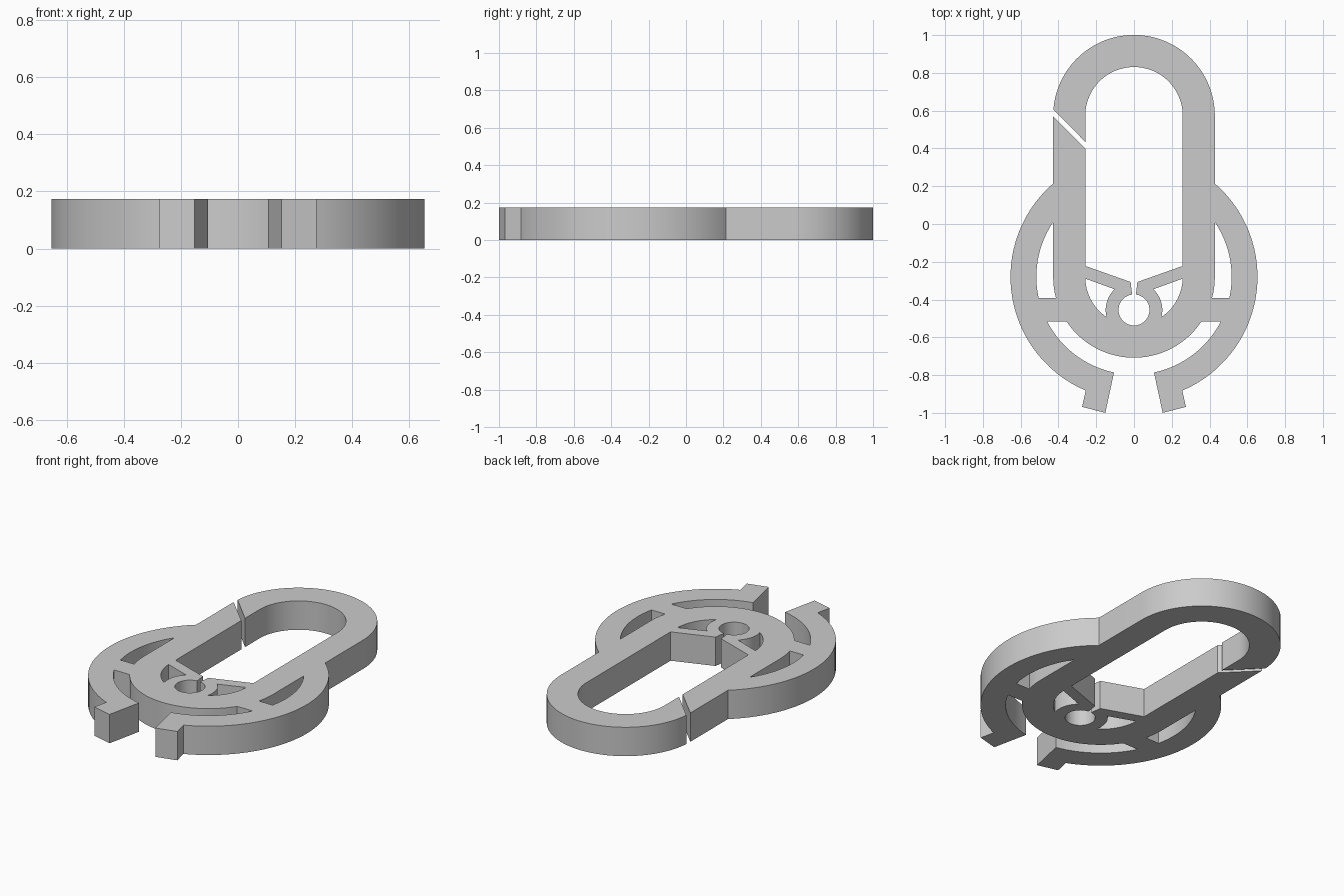
import bpy, bmesh, math

cube = bpy.data.objects.get("Cube")
if cube:
    bpy.data.objects.remove(cube, do_unlink=True)

HEIGHT = 0.173
HUB_Y = -0.28            # centre of the round body and jaws
TOP_Y = 0.573            # centre of the upper loop
PIN_Y = -0.455           # centre of the pin hole
BODY_R, SLOT_R, JAW_R, JAW_IN_R = 0.428, 0.258, 0.654, 0.517


def arc(cy, r, a, b):
    """Points on an arc centred at (0, cy), angles in degrees."""
    n = max(2, round(abs(b - a) / 4))
    angles = [math.radians(a + (b - a) * i / n) for i in range(n + 1)]
    return [(r * math.cos(t), cy + r * math.sin(t)) for t in angles]


def angle_at(y, r):
    """Angle where a hub-centred circle reaches the height y."""
    return math.degrees(math.asin((y - HUB_Y) / r))


def mirrored(points):
    return [(-x, y) for x, y in reversed(points)]


# Right jaw: outer sweep, end tab, inner sweep, bridge step, body underside
shoulder = math.degrees(math.acos(BODY_R / JAW_R))
jaw = (arc(HUB_Y, JAW_R, shoulder, -67)
       + [(0.275, -0.968), (0.152, -1.0)]
       + arc(HUB_Y, JAW_IN_R, -78.2, angle_at(-0.517, JAW_IN_R))
       + arc(HUB_Y, BODY_R, angle_at(-0.517, BODY_R), -90))

# Right spring arm edge, ending at the narrow slit above the pin hole
arm = [(0.018, -0.307), (SLOT_R, -0.222)]

# One continuous boundary, running through the diagonal cut in the loop
outline = (arc(TOP_Y, BODY_R, 175.6, 0)
           + jaw + mirrored(jaw)[1:]
           + [(-BODY_R, 0.57), (-SLOT_R, 0.40)]
           + mirrored(arm)
           + arc(PIN_Y, 0.082, 97, 443)
           + arm
           + arc(TOP_Y, SLOT_R, 0, 180)
           + [(-SLOT_R, 0.435)])

# Crescent window between jaw and body
top_angle = math.degrees(math.acos(BODY_R / JAW_IN_R))
crescent = (arc(HUB_Y, JAW_IN_R, top_angle, angle_at(-0.393, JAW_IN_R))
            + arc(HUB_Y, BODY_R, angle_at(-0.393, BODY_R), 0))

# Pocket between spring arm, pin ring and body
pocket = arc(PIN_Y, 0.15, 46.9, -15) + arc(HUB_Y, SLOT_R, -55.9, -2)[1:]

loops = [outline, crescent, mirrored(crescent), pocket, mirrored(pocket)]

# Fill the flat profile and extrude it
bm = bmesh.new()
for points in loops:
    verts = [bm.verts.new((x, y, 0)) for x, y in points]
    for i, v in enumerate(verts):
        bm.edges.new((verts[i - 1], v))
bmesh.ops.triangle_fill(bm, edges=bm.edges[:], use_beauty=True, normal=(0, 0, 1))
solid = bmesh.ops.extrude_face_region(bm, geom=bm.faces[:], use_keep_orig=True)
raised = [g for g in solid["geom"] if isinstance(g, bmesh.types.BMVert)]
bmesh.ops.translate(bm, verts=raised, vec=(0, 0, HEIGHT))
bmesh.ops.recalc_face_normals(bm, faces=bm.faces[:])
mesh = bpy.data.meshes.new("clip_body")
bm.to_mesh(mesh)
bm.free()

clip = bpy.data.objects.new("clip_body", mesh)
bpy.context.collection.objects.link(clip)

grey = bpy.data.materials.new("light_grey")
grey.use_nodes = True
colour = (0.6, 0.6, 0.6, 1)
grey.diffuse_color = colour
grey.node_tree.nodes["Principled BSDF"].inputs["Base Color"].default_value = colour
mesh.materials.append(grey)

# Smooth curved walls, crisp edges
bpy.ops.object.select_all(action="DESELECT")
clip.select_set(True)
bpy.context.view_layer.objects.active = clip
bpy.ops.object.shade_smooth_by_angle(angle=math.radians(25))
